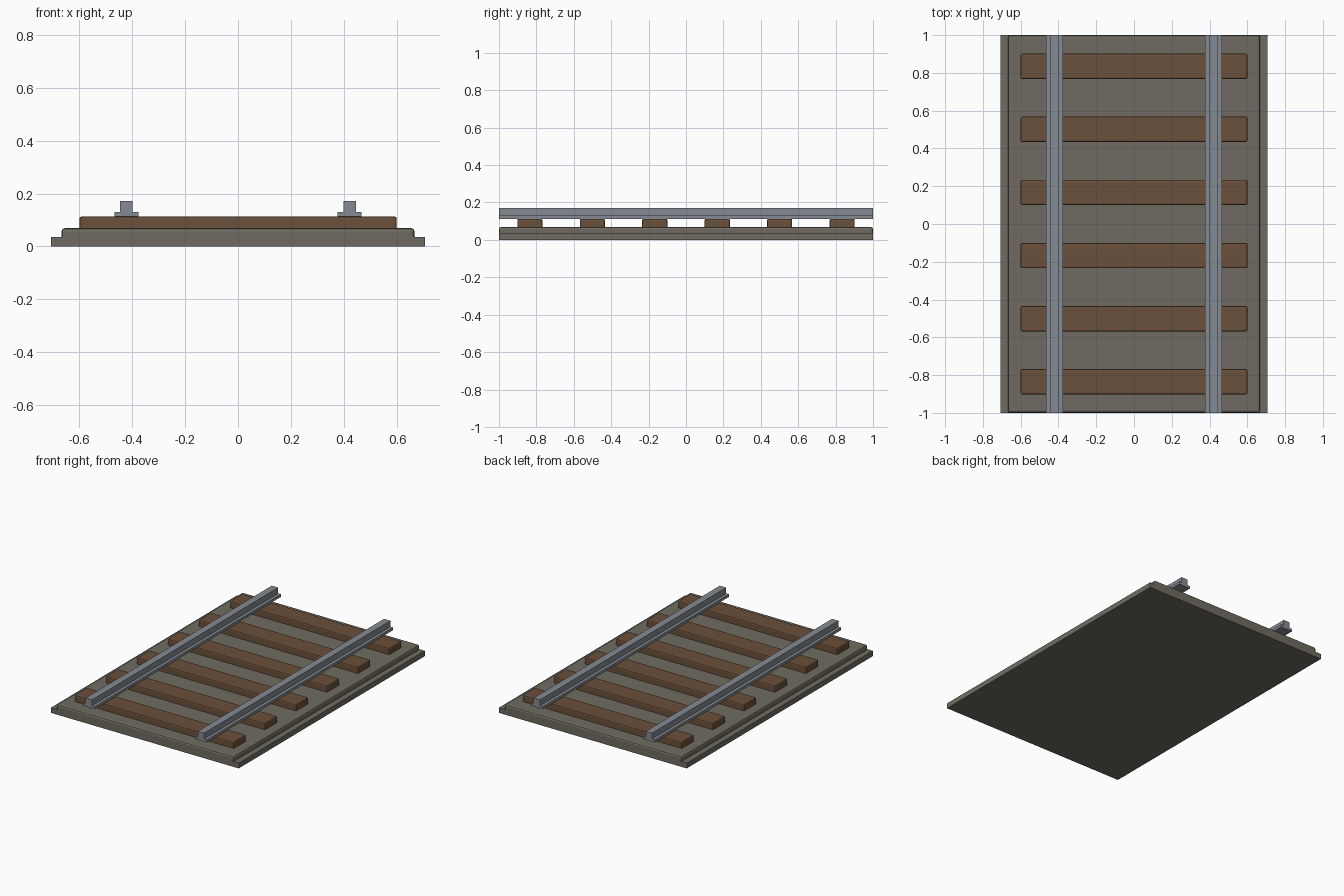
import bpy
import bmesh
from mathutils import Matrix, Vector

cube = bpy.data.objects.get("Cube")
if cube:
    bpy.data.objects.remove(cube, do_unlink=True)


def material(name, rgb):
    mat = bpy.data.materials.new(name)
    mat.use_nodes = True
    mat.diffuse_color = (*rgb, 1)
    mat.node_tree.nodes["Principled BSDF"].inputs["Base Color"].default_value = (*rgb, 1)
    return mat


gravel = material("gravel grey", (0.16, 0.148, 0.122))
wood = material("sleeper brown", (0.145, 0.08, 0.043))
steel = material("rail steel", (0.235, 0.26, 0.29))


def add_object(name, bm, mat):
    bmesh.ops.recalc_face_normals(bm, faces=bm.faces)
    mesh = bpy.data.meshes.new(name)
    bm.to_mesh(mesh)
    bm.free()
    mesh.materials.append(mat)
    obj = bpy.data.objects.new(name, mesh)
    bpy.context.collection.objects.link(obj)
    return obj


def box(name, mat, width, length, bottom, top, y=0, bevel=0):
    bm = bmesh.new()
    place = Matrix.Translation((0, y, (bottom + top) / 2))
    size = Matrix.Diagonal((width, length, top - bottom, 1))
    bmesh.ops.create_cube(bm, size=1, matrix=place @ size)
    obj = add_object(name, bm, mat)
    if bevel:
        mod = obj.modifiers.new("rounded_edges", "BEVEL")
        mod.width = bevel
        mod.segments = 2
    return obj


# Stepped gravel bed
box("lower_bed", gravel, 1.412, 2, 0, 0.036)
box("upper_bed", gravel, 1.334, 2, 0.024, 0.069, bevel=0.012)

# Six evenly spaced sleepers
for i in range(6):
    box(f"sleeper_{i + 1}", wood, 1.2, 0.134, 0.06, 0.113,
        y=(i - 2.5) * 0.334, bevel=0.008)


# Rails: T-shaped profile extruded along the track
def rail(name, x):
    half = [(0.045, 0.113), (0.045, 0.131), (0.024, 0.131), (0.024, 0.171)]
    outline = half + [(-px, pz) for px, pz in reversed(half)]
    bm = bmesh.new()
    face = bm.faces.new([bm.verts.new((x + px, -1, pz)) for px, pz in outline])
    sweep = bmesh.ops.extrude_face_region(bm, geom=[face], use_keep_orig=True)
    moved = [v for v in sweep["geom"] if isinstance(v, bmesh.types.BMVert)]
    bmesh.ops.translate(bm, verts=moved, vec=Vector((0, 2, 0)))
    add_object(name, bm, steel)


rail("left_rail", 0.422)
rail("right_rail", -0.422)
